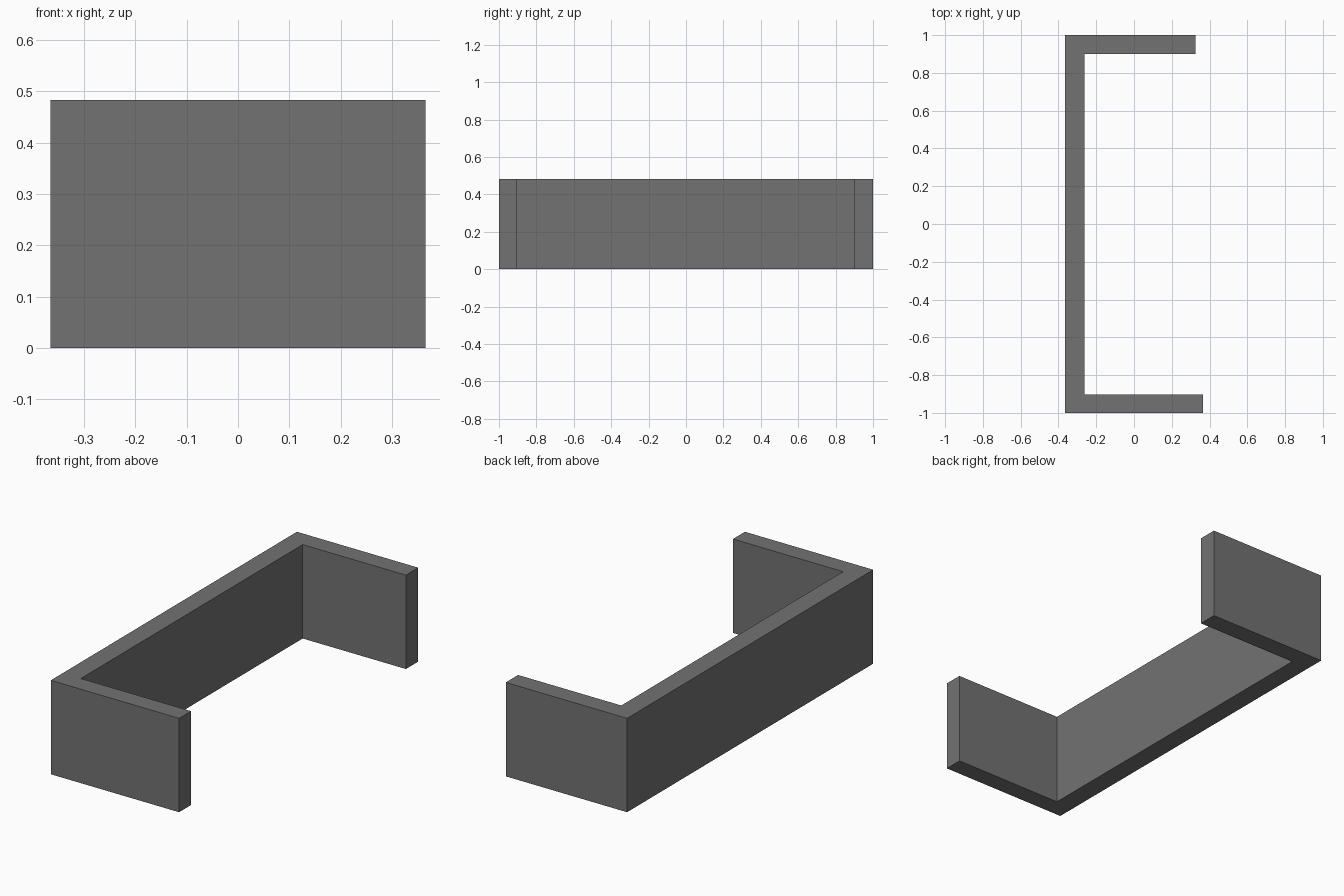
import bpy
import bmesh

cube = bpy.data.objects.get("Cube")
if cube:
    bpy.data.objects.remove(cube, do_unlink=True)

HEIGHT = 0.483
BACK_X, INNER_X = -0.365, -0.262
FRONT_END, REAR_END = 0.365, 0.325
FRONT_INNER, REAR_INNER = -0.903, 0.9

# Flat grey material
grey = bpy.data.materials.new("mid grey")
grey.use_nodes = True
colour = (0.17, 0.17, 0.17, 1)
grey.diffuse_color = colour
grey.node_tree.nodes["Principled BSDF"].inputs["Base Color"].default_value = colour

# U-shaped plan, with the front arm slightly longer than the rear arm
plan = [
    (BACK_X, -1), (FRONT_END, -1), (FRONT_END, FRONT_INNER), (INNER_X, FRONT_INNER),
    (INNER_X, REAR_INNER), (REAR_END, REAR_INNER), (REAR_END, 1), (BACK_X, 1),
]

# Raise the plan into a solid wall
bm = bmesh.new()
base = bm.faces.new([bm.verts.new((x, y, 0)) for x, y in plan])
raised = bmesh.ops.extrude_face_region(bm, geom=[base], use_keep_orig=True)
top = [v for v in raised["geom"] if isinstance(v, bmesh.types.BMVert)]
bmesh.ops.translate(bm, verts=top, vec=(0, 0, HEIGHT))
bmesh.ops.recalc_face_normals(bm, faces=bm.faces)

mesh = bpy.data.meshes.new("u_shaped_wall")
bm.to_mesh(mesh)
bm.free()
mesh.materials.append(grey)
wall = bpy.data.objects.new("u_shaped_wall", mesh)
bpy.context.collection.objects.link(wall)
